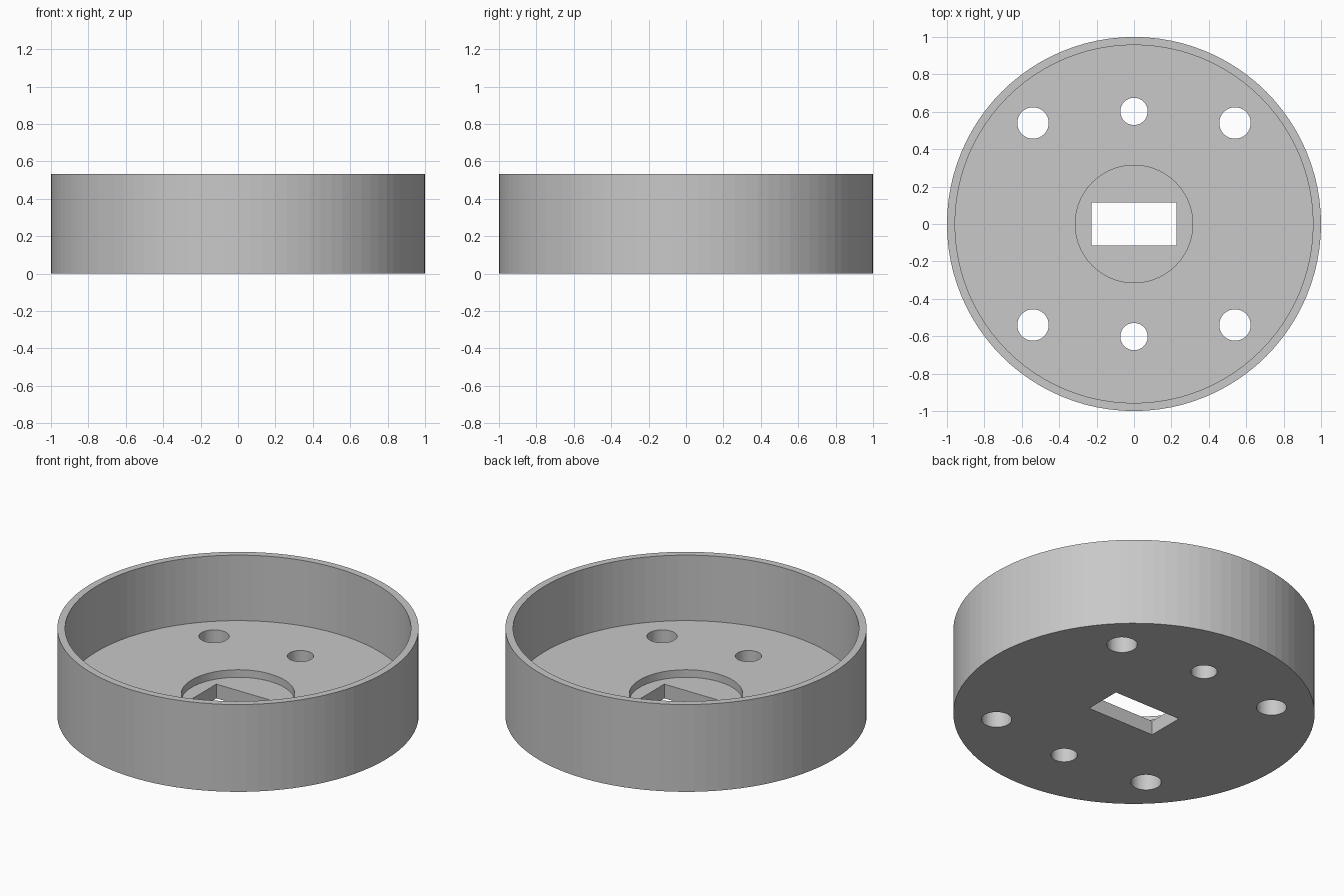
import bpy
from mathutils import Matrix
import bmesh

if "Cube" in bpy.data.objects:
    bpy.data.objects.remove(bpy.data.objects["Cube"])

# Main sizes
HEIGHT = 0.533
FLOOR = 0.133       # top of the cup floor
RECESS = 0.087      # top of the round recess floor

grey = bpy.data.materials.new("plain grey")
grey.diffuse_color = (0.58, 0.58, 0.58, 1)
grey.use_nodes = True
grey.node_tree.nodes["Principled BSDF"].inputs["Base Color"].default_value = grey.diffuse_color


def add_object(name, bm):
    mesh = bpy.data.meshes.new(name)
    bm.to_mesh(mesh)
    bm.free()
    obj = bpy.data.objects.new(name, mesh)
    bpy.context.collection.objects.link(obj)
    mesh.materials.append(grey)
    return obj


def cylinder(name, radius, z0, z1, x=0, y=0, sides=96):
    bm = bmesh.new()
    bmesh.ops.create_cone(bm, cap_ends=True, segments=sides, radius1=radius,
                          radius2=radius, depth=z1 - z0,
                          matrix=Matrix.Translation((x, y, (z0 + z1) / 2)))
    return add_object(name, bm)


def box(name, sx, sy, z0, z1):
    bm = bmesh.new()
    bmesh.ops.create_cube(bm, size=1, matrix=Matrix.Translation((0, 0, (z0 + z1) / 2))
                          @ Matrix.Diagonal((sx, sy, z1 - z0, 1)))
    return add_object(name, bm)


# Cup body
body = cylinder("round_cup", 1.0, 0, HEIGHT)

# Cavity, centre recess and rectangular slot
cutters = [
    cylinder("cavity_cutter", 0.957, FLOOR, HEIGHT + 0.2),
    cylinder("recess_cutter", 0.314, RECESS, FLOOR + 0.1),
    box("slot_cutter", 0.454, 0.23, -0.1, RECESS + 0.1),
]

# Screw holes: two on the centre line, four on the diagonals
for sy in (-1, 1):
    cutters.append(cylinder("middle_hole_cutter", 0.073, -0.1, FLOOR + 0.1, 0, sy * 0.602, 48))
    for sx in (-1, 1):
        cutters.append(cylinder("corner_hole_cutter", 0.084, -0.1, FLOOR + 0.1,
                                sx * 0.54, sy * 0.54, 48))

# Cut everything out of the body and bake the result
for cutter in cutters:
    mod = body.modifiers.new(cutter.name, 'BOOLEAN')
    mod.operation = 'DIFFERENCE'
    mod.solver = 'EXACT'
    mod.object = cutter
depsgraph = bpy.context.evaluated_depsgraph_get()
result = bpy.data.meshes.new_from_object(body.evaluated_get(depsgraph))
body.modifiers.clear()
body.data = result
for cutter in cutters:
    bpy.data.objects.remove(cutter)
